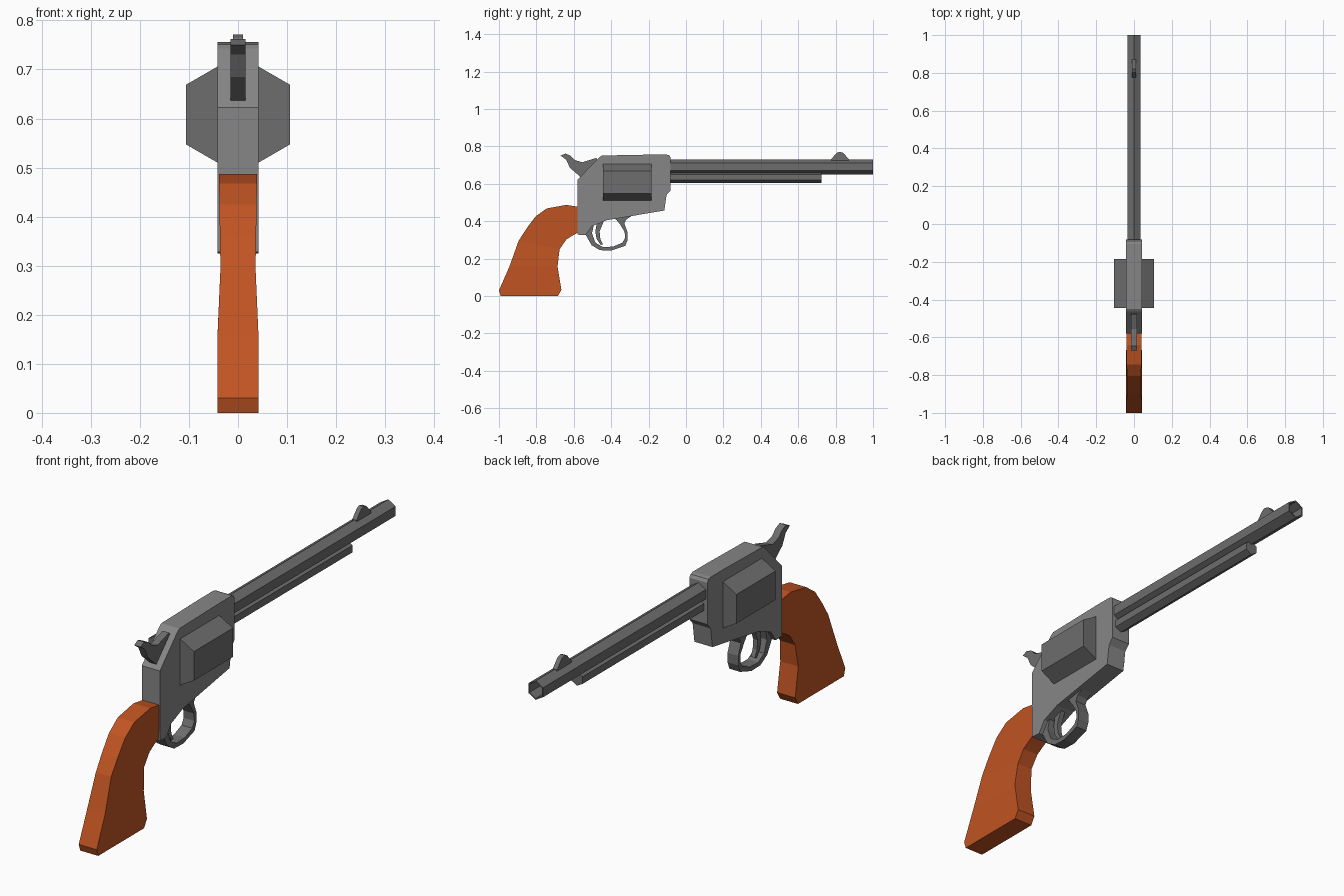
import bpy, bmesh, math

if "Cube" in bpy.data.objects:
    bpy.data.objects.remove(bpy.data.objects["Cube"])


def material(name, color):
    mat = bpy.data.materials.new(name)
    mat.diffuse_color = color
    mat.use_nodes = True
    mat.node_tree.nodes["Principled BSDF"].inputs["Base Color"].default_value = mat.diffuse_color
    return mat


STEEL = material("steel", (0.24, 0.24, 0.24, 1))
DARK = material("dark_steel", (0.155, 0.155, 0.155, 1))
WOOD = material("wood", (0.53, 0.088, 0.016, 1))


def make(name, verts, faces, mat):
    me = bpy.data.meshes.new(name)
    me.from_pydata(verts, [], faces)
    me.materials.append(mat)
    bm = bmesh.new()
    bm.from_mesh(me)
    bmesh.ops.recalc_face_normals(bm, faces=bm.faces)
    bm.to_mesh(me)
    bm.free()
    ob = bpy.data.objects.new(name, me)
    bpy.context.collection.objects.link(ob)
    return ob


def plate(name, profile, half, mat):
    """Extrude a (y, z) outline symmetrically across x."""
    n = len(profile)
    verts = [(s * half, y, z) for s in (-1, 1) for y, z in profile]
    faces = [tuple(range(n)), tuple(reversed(range(n, 2 * n)))]
    faces += [(i, i + n, (i + 1) % n + n, (i + 1) % n) for i in range(n)]
    return make(name, verts, faces, mat)


def loft(name, rings, mat):
    """Join equal rings of points with quads and close both ends."""
    m, verts = len(rings[0]), [p for ring in rings for p in ring]
    last = m * (len(rings) - 1)
    faces = [tuple(reversed(range(m))), tuple(range(last, last + m))]
    for k in range(0, last, m):
        faces += [(k + i, k + (i + 1) % m, k + m + (i + 1) % m, k + m + i) for i in range(m)]
    return make(name, verts, faces, mat)


def strip(name, pairs, width, mat):
    """Solid band through pairs of (y, z) points; width(z) gives the half width."""
    return loft(name, [[(s * width(p[1]), *p) for s, p in ((-1, a), (1, a), (1, b), (-1, b))]
                       for a, b in pairs], mat)


def hex_bar(name, z, rings, mat):
    """Hexagonal bar along y through (y, radius) rings, with a vertex on top."""
    angles = [math.radians(90 + 60 * i) for i in range(6)]
    return loft(name, [[(r * math.cos(a), y, z + r * math.sin(a)) for a in angles]
                       for y, r in rings], mat)


# Main frame
plate("frame", [
    (-0.58, 0.328), (-0.58, 0.622), (-0.462, 0.743), (-0.45, 0.751),
    (-0.19, 0.756), (-0.105, 0.756), (-0.09, 0.752), (-0.082, 0.74), (-0.082, 0.565),
    (-0.104, 0.54), (-0.116, 0.457), (-0.425, 0.405), (-0.505, 0.372),
    (-0.537, 0.325)], 0.042, STEEL)

# Cylinder, barrel with open muzzle, and ejector tube
hex_bar("cylinder", 0.608, [(-0.445, 0.122), (-0.185, 0.122)], DARK)
hex_bar("barrel", 0.69, [(-0.12, 0.04), (1.0, 0.04), (1.0, 0.034), (0.0, 0.034)], DARK)
hex_bar("ejector_tube", 0.634, [(-0.12, 0.03), (0.725, 0.03)], DARK)

# Front sight and hammer
plate("front_sight", [(0.775, 0.715), (0.775, 0.73), (0.805, 0.765), (0.82, 0.771),
                      (0.84, 0.766), (0.872, 0.73), (0.872, 0.715)], 0.01, DARK)
plate("hammer", [(-0.565, 0.637), (-0.62, 0.685), (-0.642, 0.73), (-0.67, 0.75),
                 (-0.645, 0.762), (-0.617, 0.75), (-0.595, 0.727), (-0.555, 0.715),
                 (-0.48, 0.738), (-0.45, 0.70), (-0.50, 0.63)], 0.015, DARK)

# Trigger guard: outer and inner point of each section
strip("trigger_guard", [
    ((-0.545, 0.335), (-0.49, 0.39)),
    ((-0.535, 0.325), (-0.503, 0.335)),
    ((-0.505, 0.272), (-0.484, 0.285)),
    ((-0.46, 0.245), (-0.445, 0.262)),
    ((-0.40, 0.243), (-0.39, 0.264)),
    ((-0.325, 0.268), (-0.34, 0.285)),
    ((-0.312, 0.30), (-0.326, 0.31)),
    ((-0.312, 0.34), (-0.328, 0.342)),
    ((-0.33, 0.388), (-0.352, 0.382)),
    ((-0.318, 0.41), (-0.37, 0.405)),
    ((-0.285, 0.432), (-0.39, 0.42))], lambda z: 0.025, DARK)

# Trigger
strip("trigger", [
    ((-0.475, 0.40), (-0.435, 0.41)),
    ((-0.485, 0.345), (-0.462, 0.345)),
    ((-0.478, 0.305), (-0.458, 0.305)),
    ((-0.455, 0.272), (-0.444, 0.277))], lambda z: 0.01, DARK)


# Wooden grip, waisted above the flared butt
def grip_width(z):
    if z < 0.155:
        return 0.042
    if z < 0.25:
        return 0.042 - 0.007 * (z - 0.155) / 0.095
    return 0.035 + 0.004 * (z - 0.25) / 0.24


strip("grip", [
    ((-0.99, 0.0), (-0.685, 0.0)),
    ((-1.0, 0.03), (-0.666, 0.033)),
    ((-0.943, 0.16), (-0.687, 0.157)),
    ((-0.895, 0.295), (-0.676, 0.25)),
    ((-0.853, 0.36), (-0.64, 0.302)),
    ((-0.805, 0.425), (-0.612, 0.32)),
    ((-0.745, 0.468), (-0.58, 0.338)),
    ((-0.64, 0.487), (-0.575, 0.40)),
    ((-0.575, 0.477), (-0.57, 0.43))], grip_width, WOOD)
